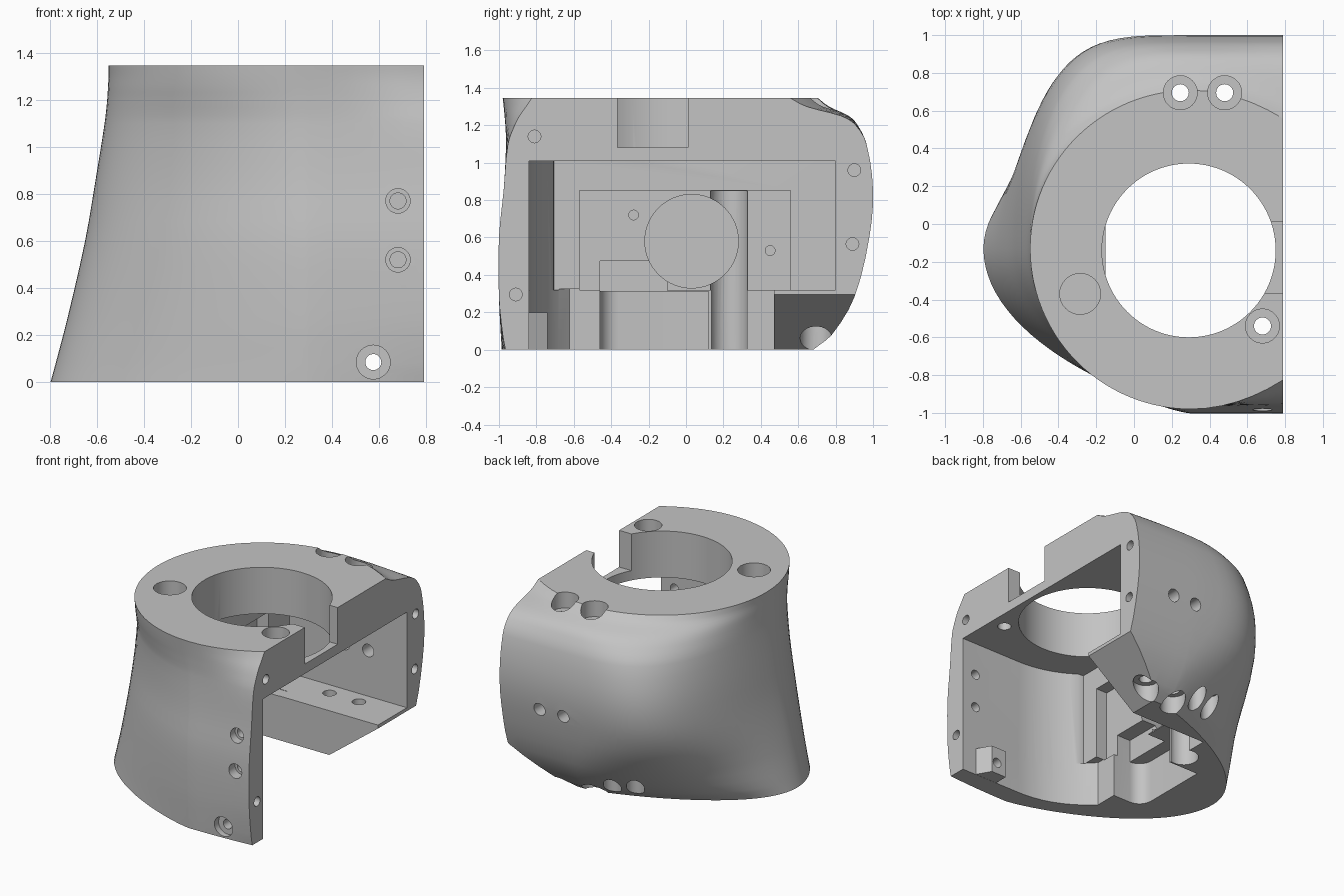
import bpy, bmesh, math
from mathutils import Matrix, Vector

cube = bpy.data.objects.get("Cube")
if cube:
    bpy.data.objects.remove(cube, do_unlink=True)

grey = bpy.data.materials.new("plain grey")
grey.use_nodes = True
TONE = (0.55, 0.55, 0.55, 1)
grey.diffuse_color = TONE
grey.node_tree.nodes["Principled BSDF"].inputs["Base Color"].default_value = TONE

CX, CY, EDGE, TOP = 0.3, -0.13, 0.79, 1.345


def make_object(name, bm):
    bmesh.ops.recalc_face_normals(bm, faces=bm.faces)
    mesh = bpy.data.meshes.new(name)
    bm.to_mesh(mesh)
    bm.free()
    obj = bpy.data.objects.new(name, mesh)
    mesh.materials.append(grey)
    bpy.context.collection.objects.link(obj)
    return obj


# Shell profile: height, left, front, front corner drop, back, back corner drop,
# fullness of the front and of the back
KEYS = [
    (0, -0.797, -0.985, 0.02, 0.68, 0, 1.28, 1.15),
    (0.08, -0.775, -0.99, 0.01, 0.78, 0, 1.28, 1.32),
    (0.28, -0.723, -1, 0, 0.9, 0, 1.3, 1.85),
    (0.6, -0.65, -1, 0, 0.98, 0, 1.36, 3.6),
    (0.85, -0.607, -0.975, 0, 1, 0, 1.43, 4),
    (1.1, -0.567, -0.962, 0.01, 0.965, 0, 1.62, 3.5),
    (1.2, -0.556, -0.966, 0.05, 0.918, 0.01, 1.8, 2.8),
    (1.25, -0.553, -0.97, 0.08, 0.87, 0.04, 1.9, 2.4),
    (1.3, -0.55, -0.975, 0.12, 0.765, 0.12, 1.97, 2.1),
    (TOP, -0.55, -0.98, 0.155, 0.708, 0.15, 2, 2),
]


def section(z, left, front, drop_f, back, drop_b, p_f, p_b):
    """Outline from the front right corner round the left to the back right."""
    pts = []
    side, arc = 6, 28
    for i in range(side):
        t = 1 - i / side
        pts.append((CX + (EDGE - CX) * t, front + drop_f * t * t, z))
    for i in range(2 * arc + 1):
        a = math.pi / 2 * i / arc
        c, s = abs(math.cos(a)), abs(math.sin(a))
        p, reach = (p_f, front - CY) if i <= arc else (p_b, back - CY)
        pts.append((CX + (left - CX) * s ** (2 / p), CY + reach * c, z))
    for i in range(1, side + 1):
        t = i / side
        pts.append((CX + (EDGE - CX) * t, back - drop_b * t * t, z))
    return pts


def blend(i, t):
    """Smooth tangent interpolation between two profile keys."""
    a, b = KEYS[i], KEYS[i + 1]
    p, q = KEYS[max(i - 1, 0)], KEYS[min(i + 2, len(KEYS) - 1)]
    h = b[0] - a[0]
    out = [a[0] + h * t]
    for k in range(1, len(a)):
        m0 = (b[k] - p[k]) / (b[0] - p[0]) * h
        m1 = (q[k] - a[k]) / (q[0] - a[0]) * h
        out.append((2*t**3 - 3*t*t + 1) * a[k] + (t**3 - 2*t*t + t) * m0
                   + (3*t*t - 2*t**3) * b[k] + (t**3 - t*t) * m1)
    return out


# Outer shell as a closed loft
bm = bmesh.new()
rings = []
for i in range(len(KEYS) - 1):
    for step in range(3):
        rings.append(section(*blend(i, step / 3)))
rings.append(section(*KEYS[-1]))
rings = [[bm.verts.new(p) for p in ring] for ring in rings]
for low, high in zip(rings, rings[1:]):
    for k in range(len(low)):
        j = (k + 1) % len(low)
        bm.faces.new((low[k], low[j], high[j], high[k]))
bm.faces.new(rings[0])
bm.faces.new(rings[-1])
shell = make_object("housing_shell", bm)


def prism(points, axis, lo, hi):
    """Extrude an outline along z or y."""
    bm = bmesh.new()
    place = (lambda p, d: (p[0], p[1], d)) if axis == "z" else (lambda p, d: (p[0], d, p[1]))
    ends = [[bm.verts.new(place(p, d)) for p in points] for d in (lo, hi)]
    for end in ends:
        bm.faces.new(end)
    for k in range(len(points)):
        j = (k + 1) % len(points)
        bm.faces.new((ends[0][k], ends[0][j], ends[1][j], ends[1][k]))
    return make_object("cutter", bm)


def box(x0, x1, y0, y1, z0, z1):
    return prism([(x0, y0), (x1, y0), (x1, y1), (x0, y1)], "z", z0, z1)


def rod(start, end, radius, sides=32):
    a, b = Vector(start), Vector(end)
    bm = bmesh.new()
    turn = (b - a).to_track_quat("Z", "Y").to_matrix().to_4x4()
    bmesh.ops.create_cone(bm, cap_ends=True, segments=sides, radius1=radius, radius2=radius,
                          depth=(b - a).length, matrix=Matrix.Translation((a + b) / 2) @ turn)
    return make_object("cutter", bm)


def apply(cutter, operation="DIFFERENCE"):
    cutter.hide_render = True
    mod = shell.modifiers.new("cut", "BOOLEAN")
    mod.operation, mod.solver, mod.object = operation, "EXACT", cutter
    bpy.context.view_layer.objects.active = shell
    bpy.ops.object.modifier_apply(modifier=mod.name)
    bpy.data.objects.remove(cutter, do_unlink=True)


# Main chamber behind the curved front wall, open to the side
def inner_arc(x_end):
    pts = [(1, -0.84), (CX, -0.84)]
    for i in range(1, 9):
        x = CX + (x_end - CX) * i / 8
        pts.append((x, CY - math.sqrt(0.71 ** 2 - (x - CX) ** 2)))
    return pts


apply(prism(inner_arc(-0.11) + [(-0.15, -0.705), (-0.15, 0.8), (1, 0.8)], "z", 0.32, 1.01))
apply(prism(inner_arc(-0.21) + [(-0.21, 0.47), (1, 0.47)], "z", -0.1, 0.325))

# Deeper pockets in the left block
apply(box(-0.24, 0, -0.57, 0.56, 0.318, 0.85))
apply(box(-0.45, 0, -0.36, 0.12, -0.1, 0.31))
apply(rod((-0.35, -0.36, -0.1), (-0.35, -0.36, 0.31), 0.1))
apply(box(-0.35, 0, -0.46, -0.1, -0.1, 0.475))
apply(rod((-0.24, 0.23, -0.1), (-0.24, 0.23, 0.848), 0.1))
apply(rod((-0.42, 0.03, 0.58), (0, 0.03, 0.58), 0.25, 64))

# Large round opening and side notch in the top plate
apply(rod((0.29, -0.14, 1.008), (0.29, -0.14, 1.5), 0.46, 96))
apply(box(0.4, 1, -0.365, 0.01, 1.08, 1.5))

# Sloped corner under the rear shelf
apply(prism([(0.374, -0.02), (1, 0.454), (1, -0.02)], "y", 0.469, 1.2))

# Boss around the lower front screw
apply(prism([(0.5, -0.88), (0.7, -0.88), (0.62, -0.74), (0.5, -0.74)], "z", 0.001, 0.2), "UNION")

# Upright screw holes with wide seats
for x, y, seat in ((0.245, 0.695, 1.23), (0.48, 0.695, 1.23), (0.68, -0.54, 1.25)):
    apply(rod((x, y, -0.1), (x, y, 1.5), 0.045))
    apply(rod((x, y, seat), (x, y, 1.5), 0.09))
for x, y in ((0.245, 0.695), (0.48, 0.695)):
    apply(rod((x, y, -0.1), (x, y, 0.13), 0.085))
for x, y in ((0.07, 0.74), (-0.08, 0.69)):
    apply(rod((x, y, -0.1), (x, y, 0.24), 0.06))
apply(rod((-0.285, -0.37, 1.24), (-0.285, -0.37, 1.5), 0.108))

# Front screw holes
apply(rod((0.575, -1.2, 0.085), (0.575, 0.3, 0.085), 0.034))
apply(rod((0.575, -1.2, 0.085), (0.575, -0.94, 0.085), 0.072))
for z in (0.52, 0.77):
    apply(rod((0.68, -1.2, z), (0.68, -0.93, z), 0.052))
    apply(rod((0.68, -1.2, z), (0.68, -0.8, z), 0.034))

# Rear wall holes
for x in (0.29, 0.48):
    apply(rod((x, 0.7, 0.65), (x, 1.2, 0.65), 0.045))

# Blind holes in the mating face and in the inner wall
for y, z in ((-0.81, 1.14), (-0.91, 0.295), (0.9, 0.96), (0.89, 0.565)):
    apply(rod((0.65, y, z), (1, y, z), 0.034, 24))
for y, z in ((-0.28, 0.72), (0.45, 0.53)):
    apply(rod((-0.34, y, z), (0, y, z), 0.026, 24))

bpy.ops.object.select_all(action="DESELECT")
shell.select_set(True)
bpy.context.view_layer.objects.active = shell
bpy.ops.object.shade_smooth_by_angle(angle=math.radians(30))
